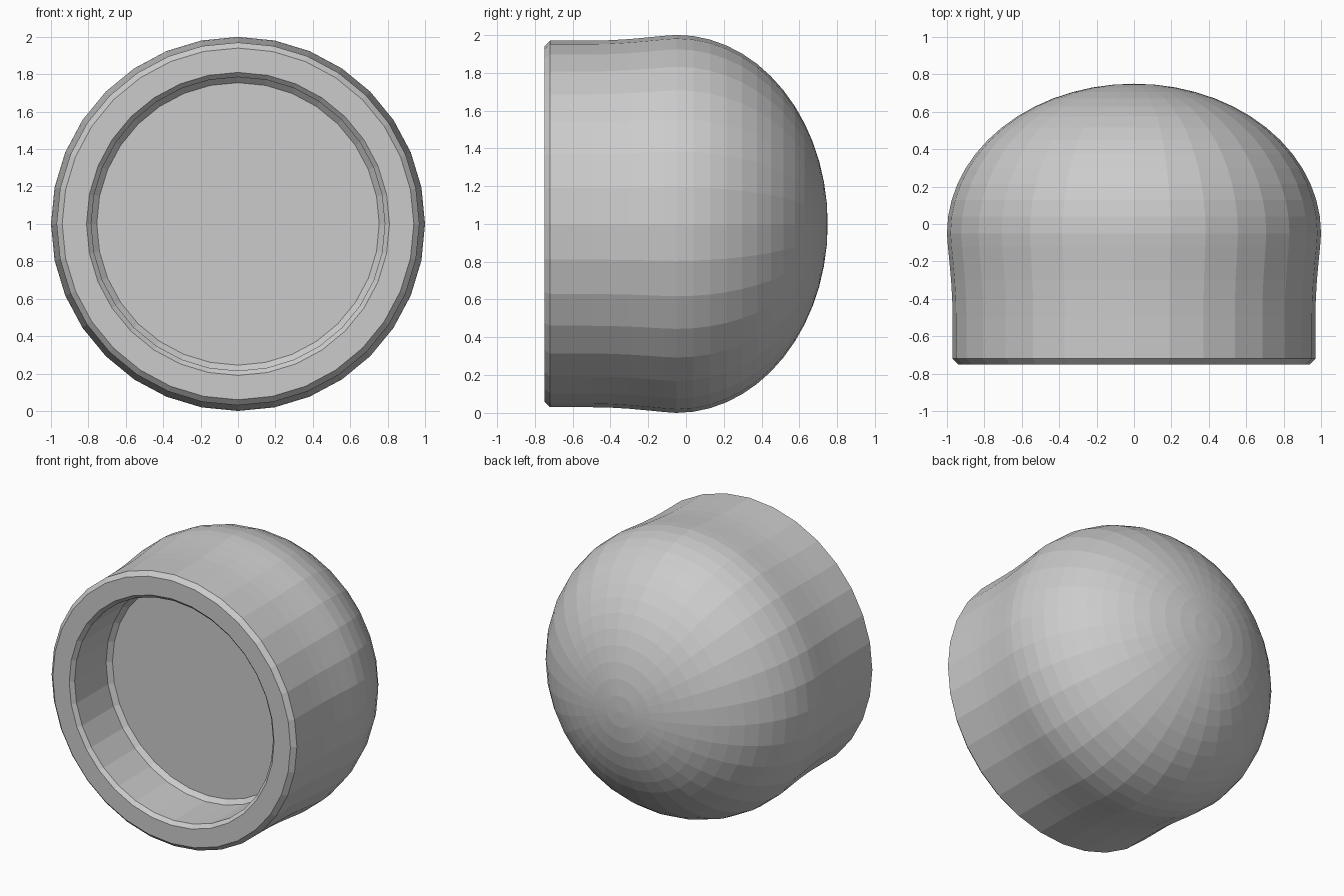
import bpy, bmesh
from math import sin, cos, pi, tau

if "Cube" in bpy.data.objects:
    bpy.data.objects.remove(bpy.data.objects["Cube"])

SIDES = 32
DOME_RINGS = 14

# Half profile as (radius, y): cavity floor, cavity wall, rim, waist
profile = [(0, -0.34), (0.755, -0.34), (0.785, -0.37),
           (0.785, -0.725), (0.81, -0.75),
           (0.94, -0.75), (0.97, -0.72),
           (0.97, -0.5), (0.972, -0.4), (0.978, -0.3),
           (0.987, -0.2), (0.995, -0.12)]

# Rounded dome, a slightly flattened half ellipse
for i in range(DOME_RINGS + 1):
    a = pi / 2 * i / DOME_RINGS
    r = cos(a) if i < DOME_RINGS else 0
    profile.append((r, -0.05 + 0.8 * sin(a)))

# Lathe the profile round the y axis
bm = bmesh.new()
verts = [bm.verts.new((0, y, r)) for r, y in profile]
edges = [bm.edges.new(pair) for pair in zip(verts, verts[1:])]
bmesh.ops.spin(bm, geom=verts + edges, cent=(0, 0, 0), axis=(0, 1, 0),
               angle=tau, steps=SIDES, use_duplicate=False)
bmesh.ops.remove_doubles(bm, verts=bm.verts, dist=1e-4)
bmesh.ops.recalc_face_normals(bm, faces=bm.faces)

mesh = bpy.data.meshes.new("domed_cap")
bm.to_mesh(mesh)
bm.free()
cap = bpy.data.objects.new("domed_cap", mesh)
cap.location.z = 1
bpy.context.collection.objects.link(cap)
